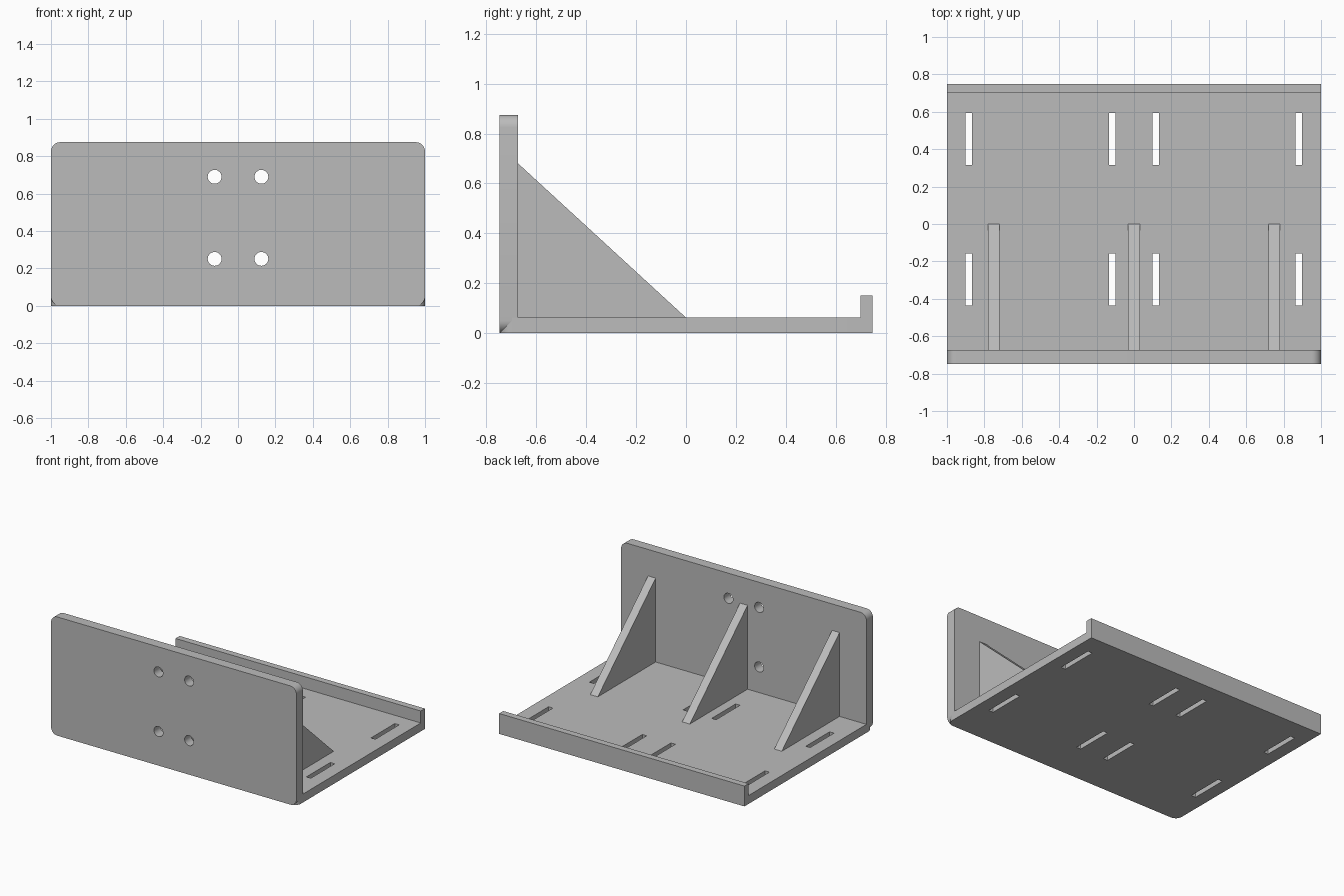
import bpy, bmesh
from math import cos, sin, pi, radians
from mathutils import Matrix, Vector

cube = bpy.data.objects.get("Cube")
if cube:
    bpy.data.objects.remove(cube)

grey = bpy.data.materials.new("plain grey")
grey.use_nodes = True
colour = (0.5, 0.5, 0.5, 1)
grey.diffuse_color = colour
grey.node_tree.nodes["Principled BSDF"].inputs["Base Color"].default_value = colour

FRONT, BACK = -0.748, 0.748
WALL_IN, LIP_IN = -0.673, 0.70
BASE_TOP, WALL_TOP, RADIUS = 0.062, 0.875, 0.05


def prism(name, outline, start, depth):
    """Extrude a closed outline of 3D points along the depth vector."""
    bm = bmesh.new()
    face = bm.faces.new([bm.verts.new(Vector(p) + Vector(start)) for p in outline])
    top = bmesh.ops.extrude_face_region(bm, geom=[face])["geom"]
    bmesh.ops.translate(bm, vec=depth, verts=[v for v in top if isinstance(v, bmesh.types.BMVert)])
    bmesh.ops.recalc_face_normals(bm, faces=bm.faces)
    mesh = bpy.data.meshes.new(name)
    bm.to_mesh(mesh)
    bm.free()
    mesh.materials.append(grey)
    obj = bpy.data.objects.new(name, mesh)
    bpy.context.collection.objects.link(obj)
    return obj


def rectangle(x0, x1, v0, v1, low=0, high=0, steps=8):
    """Rectangle outline with rounded lower and/or upper corners."""
    corners = [(x1, v0, low, -1, 1), (x1, v1, high, 1, 1),
               (x0, v1, high, 1, -1), (x0, v0, low, -1, -1)]
    points = []
    for i, (x, v, r, sv, sx) in enumerate(corners):
        if not r:
            points.append((x, v))
            continue
        for k in range(steps + 1):
            a = (i - 1) * pi / 2 + k * pi / 2 / steps
            points.append((x - sx * r + r * cos(a), v - sv * r + r * sin(a)))
    return points


def cut(obj, cutters):
    """Subtract the cutters and bake the result."""
    for c in cutters:
        mod = obj.modifiers.new("cut", "BOOLEAN")
        mod.operation, mod.solver, mod.object = "DIFFERENCE", "EXACT", c
    bpy.context.view_layer.update()
    result = obj.evaluated_get(bpy.context.evaluated_depsgraph_get())
    mesh = bpy.data.meshes.new_from_object(result)
    obj.modifiers.clear()
    obj.data = mesh
    for c in cutters:
        bpy.data.objects.remove(c)


def smooth(obj):
    bpy.ops.object.select_all(action="DESELECT")
    obj.select_set(True)
    bpy.context.view_layer.objects.active = obj
    bpy.ops.object.shade_smooth_by_angle(angle=radians(30))


# Base plate, rounded at the front corners, with adjustment slots
outline = rectangle(-1, 1, FRONT + 0.001, LIP_IN, low=RADIUS)
base = prism("base_plate", [(x, y, 0) for x, y in outline], (0, 0, 0), (0, 0, BASE_TOP))
slots = []
for x in (-0.884, -0.117, 0.117, 0.881):
    for y in (-0.297, 0.455):
        shape = rectangle(x - 0.018, x + 0.018, y - 0.139, y + 0.139)
        slots.append(prism("slot_cutter", [(a, b, 0) for a, b in shape], (0, 0, -0.1), (0, 0, 0.3)))
cut(base, slots)
smooth(base)

# Upright front wall with rounded corners and four bolt holes
outline = rectangle(-1, 1, 0, WALL_TOP, low=RADIUS, high=RADIUS)
wall = prism("front_wall", [(x, 0, z) for x, z in outline], (0, FRONT, 0), (0, WALL_IN - FRONT, 0))
holes = []
for x in (-0.125, 0.125):
    for z in (0.251, 0.69):
        ring = [(x + 0.037 * cos(k * pi / 16), 0, z + 0.037 * sin(k * pi / 16)) for k in range(32)]
        holes.append(prism("hole_cutter", ring, (0, FRONT - 0.1, 0), (0, 0.3, 0)))
cut(wall, holes)
smooth(wall)

# Low lip along the back edge
prism("back_lip", [(x, 0, z) for x, z in rectangle(-1, 1, 0, 0.15)],
      (0, LIP_IN, 0), (0, BACK - LIP_IN, 0))

# Triangular ribs bracing the wall
triangle = [(0, WALL_IN, BASE_TOP), (0, 0, BASE_TOP), (0, WALL_IN, 0.68)]
for name, x in (("right_rib", -0.75), ("middle_rib", 0), ("left_rib", 0.75)):
    prism(name, triangle, (x - 0.031, 0, 0), (0.062, 0, 0))
